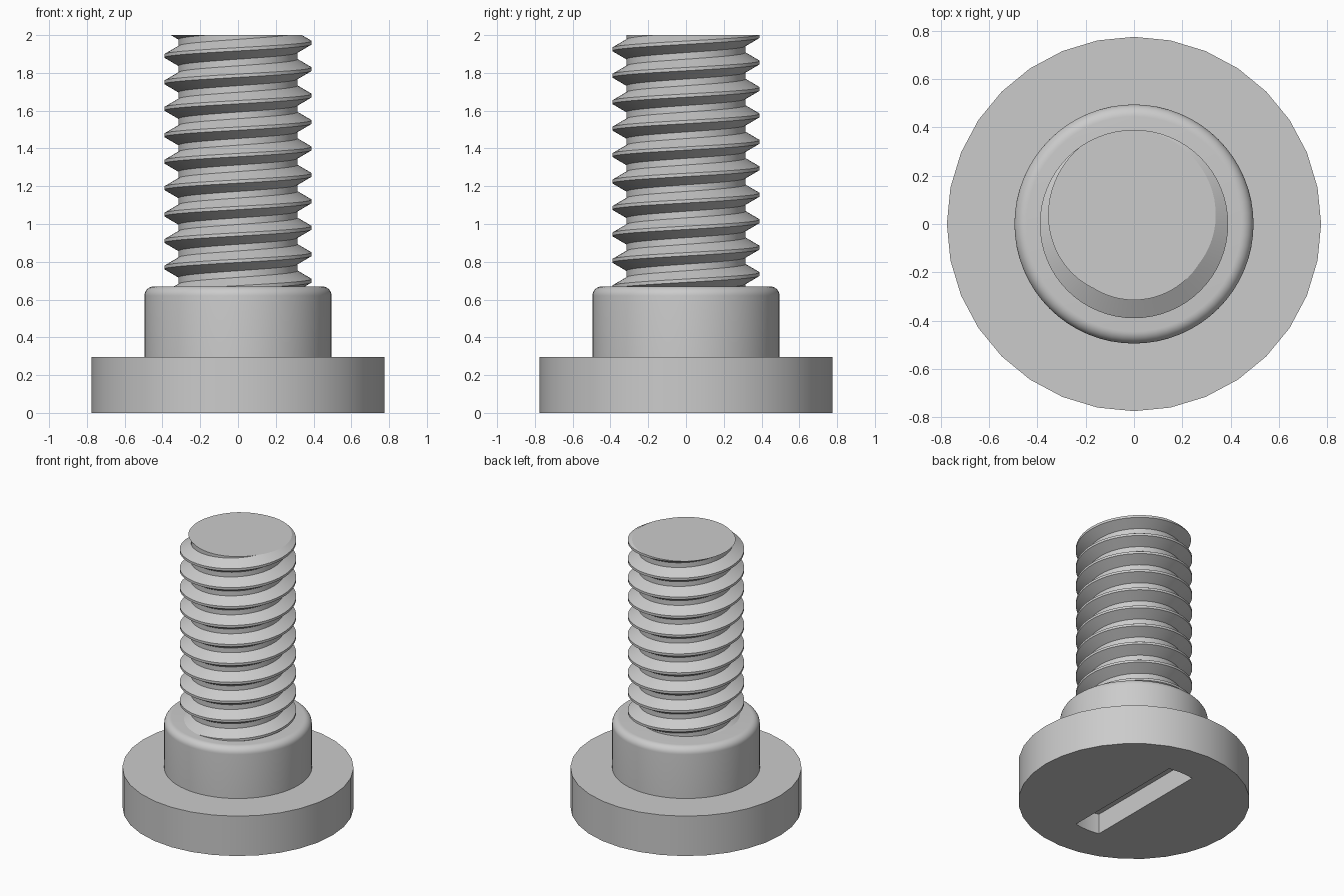
import bpy
import bmesh
from math import sin, cos, pi, asin, radians

cube = bpy.data.objects.get("Cube")
if cube:
    bpy.data.objects.remove(cube, do_unlink=True)

steel = bpy.data.materials.new("plain_grey")
steel.use_nodes = True
grey = (0.6, 0.6, 0.6, 1)
steel.diffuse_color = grey
steel.node_tree.nodes["Principled BSDF"].inputs["Base Color"].default_value = grey


def finish(bm, name):
    """Turn a bmesh into a named, coloured, smooth-shaded object."""
    bmesh.ops.recalc_face_normals(bm, faces=bm.faces)
    mesh = bpy.data.meshes.new(name)
    bm.to_mesh(mesh)
    bm.free()
    mesh.materials.append(steel)
    obj = bpy.data.objects.new(name, mesh)
    bpy.context.collection.objects.link(obj)
    return obj


def smooth(obj):
    bpy.ops.object.select_all(action="DESELECT")
    obj.select_set(True)
    bpy.context.view_layer.objects.active = obj
    bpy.ops.object.shade_smooth_by_angle(angle=radians(30))


def lathe(name, profile, sides):
    """Solid of revolution from (radius, height) points, with flat ends."""
    bm = bmesh.new()
    rings = [[bm.verts.new((r * cos(2 * pi * i / sides), r * sin(2 * pi * i / sides), z))
              for i in range(sides)] for r, z in profile]
    for low, high in zip(rings, rings[1:]):
        for i in range(sides):
            j = (i + 1) % sides
            bm.faces.new((low[i], low[j], high[j], high[i]))
    bm.faces.new(rings[0][::-1])
    bm.faces.new(rings[-1])
    return finish(bm, name)


# Main sizes
HEAD_R, HEAD_TOP = 0.775, 0.295
SHOULDER_R, SHOULDER_TOP, FILLET = 0.495, 0.67, 0.05
MAJOR_R, MINOR_R, PITCH, TOP = 0.39, 0.315, 0.14, 2.0
SLOT_HALF, SLOT_DEPTH = 0.1, 0.15

# Wide flat head
head = lathe("head", [(HEAD_R, 0), (HEAD_R, HEAD_TOP)], 32)

# Driver slot with arc ends, cut into the underside of the head
spread = asin(SLOT_HALF / SHOULDER_R)
bm = bmesh.new()
outline = []
for side in (pi / 2, -pi / 2):
    for i in range(9):
        a = side + spread * (i / 4 - 1)
        outline.append(bm.verts.new((SHOULDER_R * cos(a), SHOULDER_R * sin(a), -0.1)))
base = bm.faces.new(outline)
solid = bmesh.ops.extrude_face_region(bm, geom=[base])
top_verts = [g for g in solid["geom"] if isinstance(g, bmesh.types.BMVert)]
bmesh.ops.translate(bm, verts=top_verts, vec=(0, 0, SLOT_DEPTH + 0.1))
cutter = finish(bm, "slot_cutter")
cutter.hide_render = True

cut = head.modifiers.new("slot", "BOOLEAN")
cut.operation = "DIFFERENCE"
cut.solver = "EXACT"
cut.object = cutter
bpy.context.view_layer.objects.active = head
bpy.ops.object.modifier_apply(modifier=cut.name)
bpy.data.objects.remove(cutter, do_unlink=True)
smooth(head)

# Shoulder with a rounded top edge
rounded = [(SHOULDER_R - FILLET * (1 - cos(a)), SHOULDER_TOP - FILLET * (1 - sin(a)))
           for a in (i * pi / 16 for i in range(9))]
smooth(lathe("shoulder", [(SHOULDER_R, HEAD_TOP - 0.02)] + rounded, 64))

# Threaded shank: one helical strip of crest, flanks and root, trimmed flat
STEPS, TURNS = 64, 13
section = [(MAJOR_R, -PITCH / 16), (MAJOR_R, PITCH / 16),
           (MINOR_R, PITCH * 3 / 8), (MINOR_R, PITCH * 5 / 8),
           (MAJOR_R, PITCH * 15 / 16)]
start = 0.70 - 2 * PITCH
bm = bmesh.new()
previous = None
for i in range(STEPS * TURNS + 1):
    a = 2 * pi * i / STEPS
    rise = start + PITCH * i / STEPS
    row = [bm.verts.new((r * cos(a), r * sin(a), rise + z)) for r, z in section]
    if previous:
        for k in range(len(section) - 1):
            bm.faces.new((previous[k], row[k], row[k + 1], previous[k + 1]))
    previous = row
bmesh.ops.remove_doubles(bm, verts=bm.verts, dist=0.0001)
for height, direction in ((SHOULDER_TOP - 0.03, -1), (TOP, 1)):
    bmesh.ops.bisect_plane(bm, geom=bm.verts[:] + bm.edges[:] + bm.faces[:], dist=1e-5,
                           plane_co=(0, 0, height), plane_no=(0, 0, direction),
                           clear_outer=True)
    rim = [e for e in bm.edges if e.is_boundary
           and all(abs(v.co.z - height) < 0.0005 for v in e.verts)]
    bmesh.ops.edgeloop_fill(bm, edges=rim)
smooth(finish(bm, "threaded_shank"))
